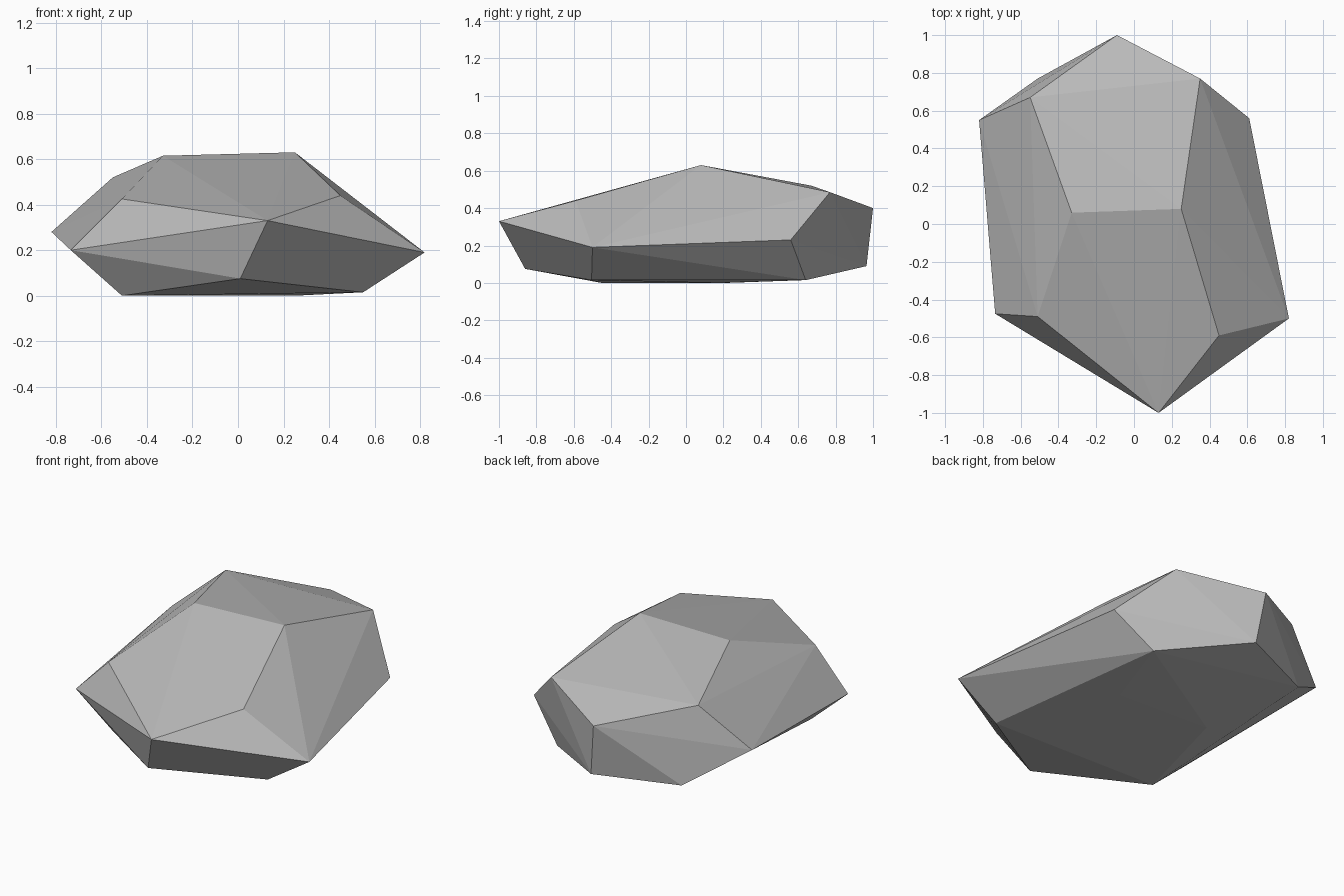
import bpy
import bmesh

cube = bpy.data.objects.get("Cube")
if cube:
    bpy.data.objects.remove(cube, do_unlink=True)

# Corner points of the faceted boulder, grouped by level
ridge = [(-0.33, 0.06, 0.615), (0.25, 0.08, 0.63)]
shoulder = [(0.13, -1.0, 0.33), (0.45, -0.59, 0.44), (-0.51, -0.49, 0.425),
            (0.35, 0.77, 0.485), (-0.09, 1.0, 0.40), (-0.55, 0.67, 0.52)]
waist = [(0.82, -0.50, 0.19), (0.61, 0.56, 0.23),
         (-0.82, 0.55, 0.28), (-0.735, -0.475, 0.20)]
foot = [(0.01, -0.86, 0.075), (0.55, -0.505, 0.015), (0.40, 0.64, 0.015),
        (-0.05, 0.965, 0.09), (-0.51, 0.77, 0.07)]
base = [(-0.51, -0.45, 0.0), (0.25, 0.18, 0.0), (-0.335, 0.21, 0.0)]

# Stone colour
stone = bpy.data.materials.new("stone_grey")
stone.use_nodes = True
grey = (0.5, 0.5, 0.5, 1.0)
stone.diffuse_color = grey
stone.node_tree.nodes["Principled BSDF"].inputs["Base Color"].default_value = grey

# Wrap the corners in a convex skin and merge nearly flat neighbours
bm = bmesh.new()
for point in ridge + shoulder + waist + foot + base:
    bm.verts.new(point)
bmesh.ops.convex_hull(bm, input=bm.verts[:])
bmesh.ops.dissolve_limit(bm, angle_limit=0.02, verts=bm.verts[:], edges=bm.edges[:])
bmesh.ops.recalc_face_normals(bm, faces=bm.faces[:])

mesh = bpy.data.meshes.new("boulder")
bm.to_mesh(mesh)
bm.free()
mesh.materials.append(stone)
boulder = bpy.data.objects.new("boulder", mesh)
bpy.context.collection.objects.link(boulder)
